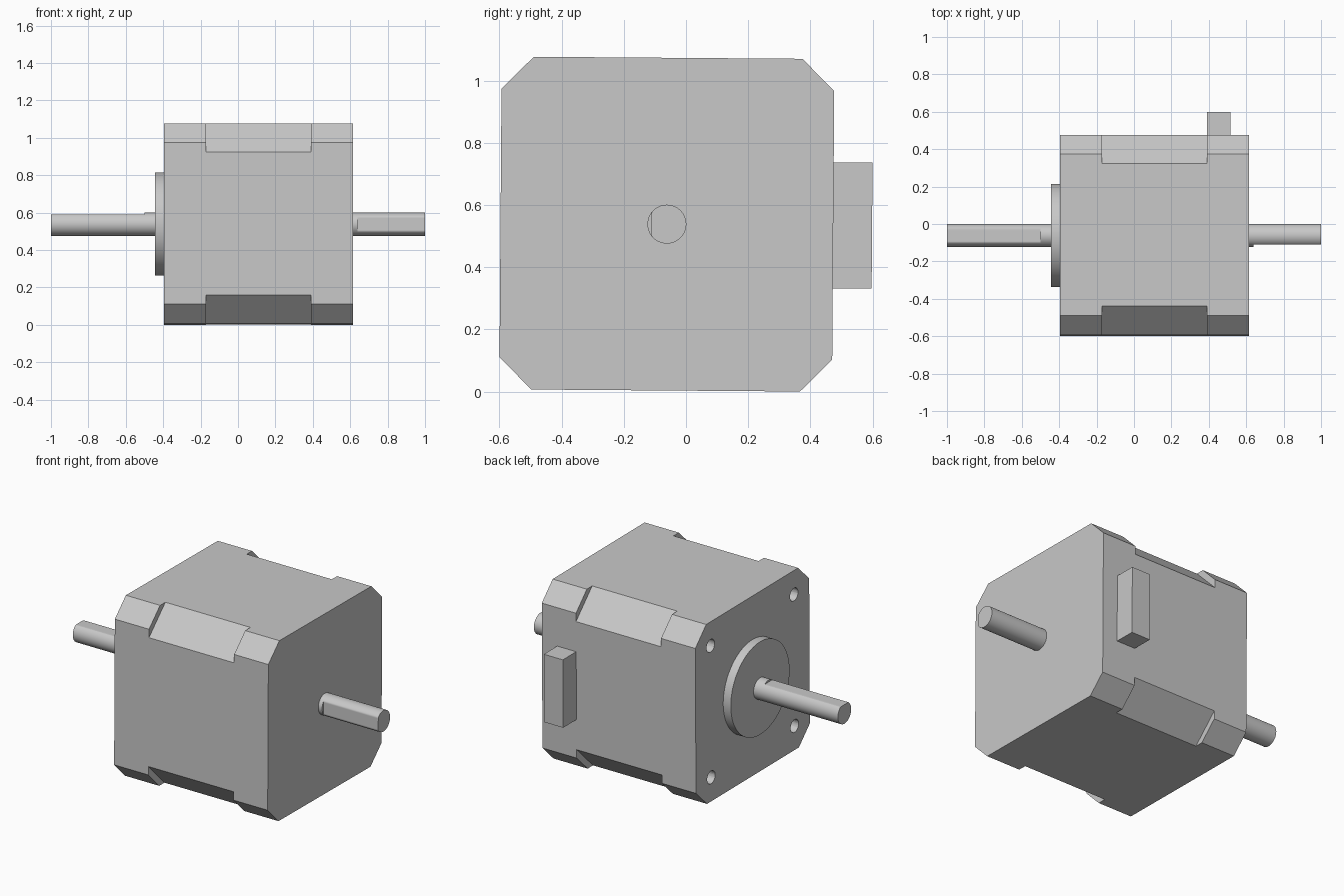
import bpy, bmesh
from math import cos, sin, pi, radians, sqrt
from mathutils import Matrix, Vector

cube = bpy.data.objects.get("Cube")
if cube:
    bpy.data.objects.remove(cube)

# One plain grey metal
metal = bpy.data.materials.new("grey metal")
metal.use_nodes = True
GREY = (0.58, 0.58, 0.58, 1)
metal.diffuse_color = GREY
metal.node_tree.nodes["Principled BSDF"].inputs["Base Color"].default_value = GREY

AXIS = Vector((0, -0.0615, 0.5385))   # motor axis, running along x
TILT = -0.0075                        # slight roll about that axis
HALF = 0.535                          # half width of the square body
X0, X1 = -0.395, 0.615                # body ends


def add_object(name, bm):
    bmesh.ops.recalc_face_normals(bm, faces=bm.faces)
    mesh = bpy.data.meshes.new(name)
    bm.to_mesh(mesh)
    bm.free()
    mesh.materials.append(metal)
    ob = bpy.data.objects.new(name, mesh)
    ob.location = AXIS
    ob.rotation_euler.x = TILT
    bpy.context.collection.objects.link(ob)
    return ob


def loft(name, sections):
    """Skin a row of (x, ring of (y, z)) sections and cap both ends."""
    bm = bmesh.new()
    rings = [[bm.verts.new((x, y, z)) for y, z in ring] for x, ring in sections]
    n = len(rings[0])
    for a, b in zip(rings, rings[1:]):
        for i in range(n):
            j = (i + 1) % n
            bm.faces.new((a[i], a[j], b[j], b[i]))
    bm.faces.new(rings[0])
    bm.faces.new(rings[-1])
    bmesh.ops.remove_doubles(bm, verts=bm.verts, dist=1e-5)
    return add_object(name, bm)


def circle(r, n=64, ymin=-9, zmax=9):
    """Circle, optionally flattened on the -y or the +z side."""
    angles = [2 * pi * (i + 0.5) / n for i in range(n)]
    return [(max(r * cos(a), ymin), min(r * sin(a), zmax)) for a in angles]


def octagon(h, c):
    k = h - c
    return [(h, -k), (h, k), (k, h), (-k, h), (-h, k), (-h, -k), (-k, -h), (k, -h)]


def box(bm, size, matrix):
    bmesh.ops.create_cube(bm, size=1, matrix=matrix @ Matrix.Diagonal((*size, 1)))


def smooth(ob):
    bpy.ops.object.select_all(action='DESELECT')
    ob.select_set(True)
    bpy.context.view_layer.objects.active = ob
    bpy.ops.object.shade_smooth_by_angle(angle=radians(30))


# Body: chamfered square block
body = loft("motor_body", [(X0, octagon(HALF, 0.103)), (X1, octagon(HALF, 0.103))])

# Cutters: deeper middle chamfers and four screw holes in the flange end
bm = bmesh.new()
reach = (2 * HALF - 0.153) / sqrt(2)
for k in range(4):
    turn = Matrix.Rotation(pi / 4 + k * pi / 2, 4, 'X')
    box(bm, (0.56, 0.2, 0.5), turn @ Matrix.Translation((0.11, reach + 0.1, 0)))
    hole = turn @ Matrix.Translation((X0, 0.392 * sqrt(2), 0)) @ Matrix.Rotation(pi / 2, 4, 'Y')
    bmesh.ops.create_cone(bm, cap_ends=True, segments=32, radius1=0.038,
                          radius2=0.038, depth=0.22, matrix=hole)
cutter = add_object("body_cutter", bm)
cutter.hide_render = True
mod = body.modifiers.new("recesses and holes", 'BOOLEAN')
mod.operation = 'DIFFERENCE'
mod.solver = 'EXACT'
mod.object = cutter
smooth(body)
bpy.ops.object.modifier_apply(modifier=mod.name)
bpy.data.objects.remove(cutter)
smooth(body)

# Round pilot flange
flange = loft("pilot_flange", [(-0.445, circle(0.276, 96)), (X0 + 0.002, circle(0.276, 96))])
smooth(flange)

# Through shaft: flat on top at one end, flat on the front at the other
R = 0.0625
plain, top_flat, front_flat = circle(R), circle(R, zmax=0.051), circle(R, ymin=-0.049)
shaft = loft("shaft", [(-1, top_flat), (-0.5, top_flat), (-0.5, plain),
                       (0.64, plain), (0.64, front_flat), (1, front_flat)])
smooth(shaft)

# Cable connector on the back
bm = bmesh.new()
box(bm, (0.125, 0.14, 0.405), Matrix.Translation((0.4525, 0.59, 0)))
add_object("cable_connector", bm)
